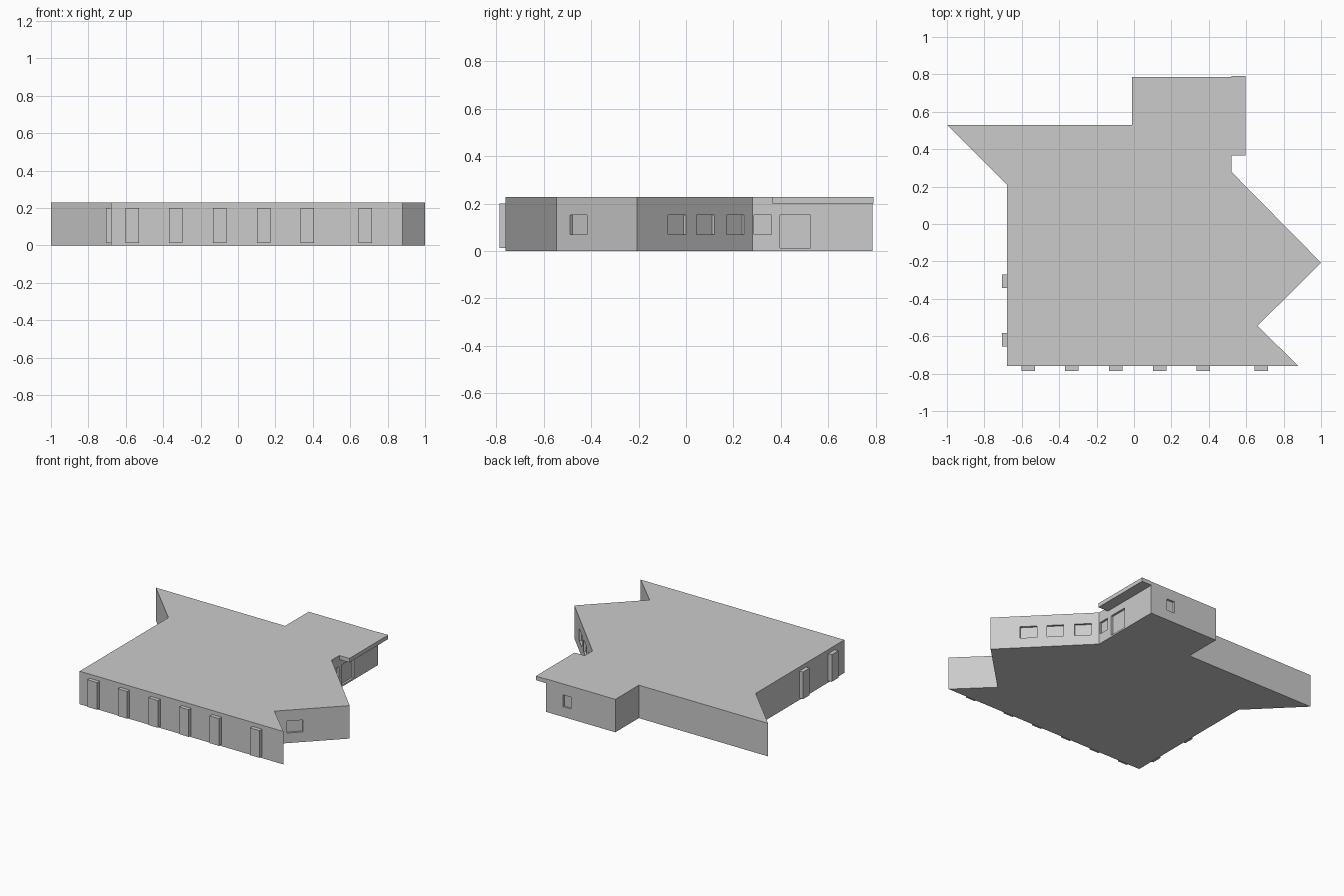
import bpy, bmesh
from mathutils import Vector, Matrix

if "Cube" in bpy.data.objects:
    bpy.data.objects.remove(bpy.data.objects["Cube"])

H = 0.228


def prism(name, outline, z0, z1):
    bm = bmesh.new()
    base = bm.faces.new([bm.verts.new((x, y, z0)) for x, y in outline])
    top = bmesh.ops.extrude_face_region(bm, geom=[base])["geom"]
    bmesh.ops.translate(bm, vec=(0, 0, z1 - z0),
                        verts=[v for v in top if isinstance(v, bmesh.types.BMVert)])
    bmesh.ops.recalc_face_normals(bm, faces=bm.faces)
    me = bpy.data.meshes.new(name)
    bm.to_mesh(me)
    bm.free()
    ob = bpy.data.objects.new(name, me)
    bpy.context.collection.objects.link(ob)
    return ob


def box(name, x0, x1, y0, y1, z0, z1):
    return prism(name, [(x0, y0), (x1, y0), (x1, y1), (x0, y1)], z0, z1)


# Main building block
body = prism("building_body", [
    (-1, 0.53), (-0.68, 0.21), (-0.68, -0.76), (0.88, -0.76), (0.66, -0.545),
    (1, -0.207), (0.52, 0.28), (0.52, 0.787), (-0.01, 0.787), (-0.01, 0.53)], 0, H)

# Canopy over the entrance
box("entrance_canopy", 0.52, 0.597, 0.365, 0.79, 0.2, H)

# Pilasters on the front and left walls
for i, x in enumerate((-0.565, -0.333, -0.098, 0.138, 0.37, 0.68)):
    box(f"front_pilaster_{i}", x - 0.036, x + 0.036, -0.787, -0.76, 0.012, 0.2)
for i, y in enumerate((-0.306, -0.62)):
    box(f"left_pilaster_{i}", -0.707, -0.68, y - 0.036, y + 0.036, 0.012, 0.2)

# Recessed windows and door: wall-line start/end, then z range
openings = bmesh.new()


def recess(a, b, z0, z1, depth=0.014):
    a, b = Vector(a), Vector(b)
    d, c = b - a, (a + b) / 2
    m = (Matrix.Translation((c.x, c.y, (z0 + z1) / 2))
         @ Vector((1, 0, 0)).rotation_difference(d.to_3d().normalized()).to_matrix().to_4x4()
         @ Matrix.Diagonal((d.length, 2 * depth, z1 - z0, 1)))
    bmesh.ops.create_cube(openings, size=1, matrix=m)


def on_line(p, q, y):
    t = (y - p[1]) / (q[1] - p[1])
    return (p[0] + t * (q[0] - p[0]), y)


for y0, y1 in ((-0.075, 0.0), (0.045, 0.12), (0.17, 0.245)):
    p, q = (1, -0.207), (0.52, 0.28)
    recess(on_line(p, q, y0), on_line(p, q, y1), 0.07, 0.152)
p, q = (0.66, -0.545), (1, -0.207)
recess(on_line(p, q, -0.488), on_line(p, q, -0.417), 0.07, 0.152)
recess((0.52, 0.286), (0.52, 0.36), 0.07, 0.152)
recess((0.52, 0.397), (0.52, 0.525), 0.012, 0.152)
recess((0.33, 0.787), (0.39, 0.787), 0.07, 0.152)

me = bpy.data.meshes.new("opening_cutters")
openings.to_mesh(me)
openings.free()
cutter = bpy.data.objects.new("opening_cutters", me)
bpy.context.collection.objects.link(cutter)
cutter.hide_render = True
mod = body.modifiers.new("openings", "BOOLEAN")
mod.operation = "DIFFERENCE"
mod.solver = "EXACT"
mod.object = cutter
bpy.context.view_layer.objects.active = body
bpy.ops.object.modifier_apply(modifier="openings")
bpy.data.objects.remove(cutter)
